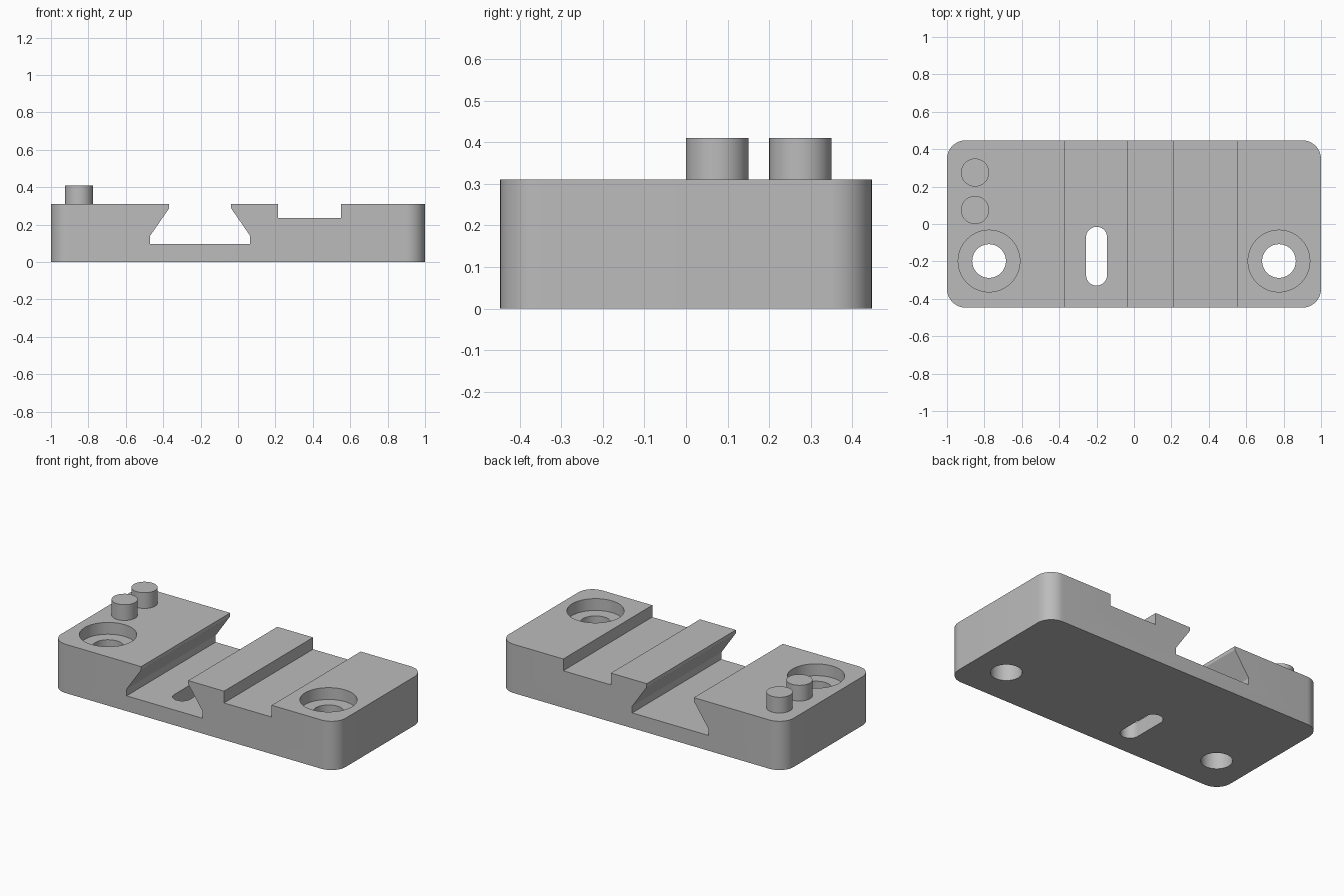
import bpy
import bmesh
import math

cube = bpy.data.objects.get("Cube")
if cube:
    bpy.data.objects.remove(cube, do_unlink=True)

grey = bpy.data.materials.new("plain grey")
grey.use_nodes = True
COLOUR = (0.5, 0.5, 0.5, 1)
grey.diffuse_color = COLOUR
grey.node_tree.nodes["Principled BSDF"].inputs["Base Color"].default_value = COLOUR

HEIGHT, HALF_DEPTH, CORNER = 0.31, 0.447, 0.1


def make_object(name, bm):
    bmesh.ops.recalc_face_normals(bm, faces=bm.faces)
    mesh = bpy.data.meshes.new(name)
    bm.to_mesh(mesh)
    bm.free()
    mesh.materials.append(grey)
    obj = bpy.data.objects.new(name, mesh)
    bpy.context.collection.objects.link(obj)
    return obj


def prism(points, direction):
    """Extrude a closed outline along a direction."""
    bm = bmesh.new()
    face = bm.faces.new([bm.verts.new(p) for p in points])
    geom = bmesh.ops.extrude_face_region(bm, geom=[face])["geom"]
    moved = [v for v in geom if isinstance(v, bmesh.types.BMVert)]
    bmesh.ops.translate(bm, verts=moved, vec=direction)
    return bm


def rod(name, x, y, radius, z0, z1, stretch=0):
    """Upright cylinder, optionally stretched in y into a rounded slot."""
    steps = 64
    points = []
    for half in (0, 1):
        shift = stretch if half == 0 else -stretch
        for i in range(steps // 2 + (1 if stretch else 0)):
            a = math.pi * (half + 2 * i / steps)
            points.append((x + radius * math.cos(a), y + shift + radius * math.sin(a), z0))
    return make_object(name, prism(points, (0, 0, z1 - z0)))


def smooth(obj):
    bpy.ops.object.select_all(action="DESELECT")
    obj.select_set(True)
    bpy.context.view_layer.objects.active = obj
    bpy.ops.object.shade_smooth_by_angle(angle=math.radians(30))


# Base block: dovetail channel and shallow channel in one extruded outline
outline = [(-1, 0), (1, 0), (1, HEIGHT),
           (0.55, HEIGHT), (0.55, 0.235), (0.215, 0.235), (0.215, HEIGHT),
           (-0.037, HEIGHT), (-0.037, 0.288), (0.065, 0.14), (0.065, 0.097),
           (-0.47, 0.097), (-0.47, 0.14), (-0.368, 0.288), (-0.368, HEIGHT),
           (-1, HEIGHT)]
bm = prism([(x, -HALF_DEPTH, z) for x, z in outline], (0, 2 * HALF_DEPTH, 0))

# Rounded upright corners
corners = [e for e in bm.edges if all(abs(v.co.x) > 0.99 for v in e.verts)
           and abs(e.verts[0].co.z - e.verts[1].co.z) > 0.2]
bmesh.ops.bevel(bm, geom=corners, offset=CORNER, segments=12, profile=0.5, affect="EDGES")
base = make_object("base_block", bm)

# Screw holes with counterbores, and the slot in the dovetail floor
cutters = [rod("slot_cutter", -0.2, -0.172, 0.056, -0.1, 0.2, stretch=0.101)]
for side in (-1, 1):
    cutters.append(rod("screw_hole_cutter", side * 0.775, -0.198, 0.09, -0.1, 0.27))
    cutters.append(rod("counterbore_cutter", side * 0.775, -0.198, 0.165, 0.235, 0.5))

bpy.context.view_layer.objects.active = base
for cutter in cutters:
    cutter.hide_render = True
    mod = base.modifiers.new("cut", "BOOLEAN")
    mod.object = cutter
    mod.operation = "DIFFERENCE"
    mod.solver = "EXACT"
    bpy.ops.object.modifier_apply(modifier=mod.name)
for cutter in cutters:
    bpy.data.objects.remove(cutter, do_unlink=True)
smooth(base)

# Locating pins
for name, y in (("front_pin", 0.075), ("back_pin", 0.275)):
    smooth(rod(name, -0.85, y, 0.075, HEIGHT - 0.01, 0.41))
